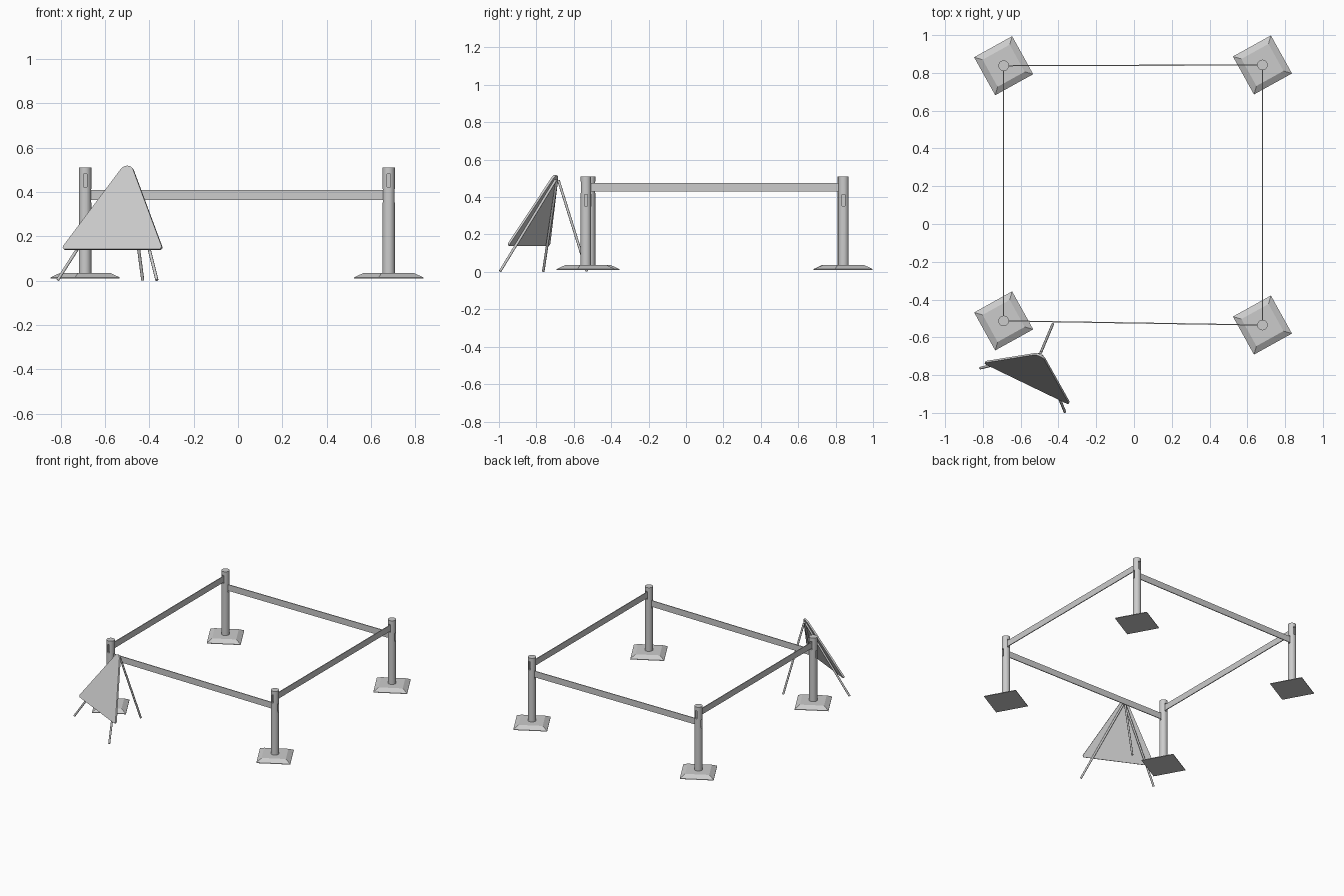
import bpy, bmesh, math
from mathutils import Vector, Matrix, geometry

if "Cube" in bpy.data.objects:
    bpy.data.objects.remove(bpy.data.objects["Cube"])


def add_object(name, bm):
    bmesh.ops.recalc_face_normals(bm, faces=bm.faces[:])
    me = bpy.data.meshes.new(name)
    bm.to_mesh(me)
    bm.free()
    ob = bpy.data.objects.new(name, me)
    bpy.context.collection.objects.link(ob)
    return ob


def smooth(ob):
    bpy.ops.object.select_all(action='DESELECT')
    bpy.context.view_layer.objects.active = ob
    ob.select_set(True)
    bpy.ops.object.shade_smooth_by_angle(angle=math.radians(35))


def add_box(bm, centre, size):
    bmesh.ops.create_cube(bm, size=1, matrix=Matrix.Translation(centre)
                          @ Matrix.Diagonal((*size, 1)))


def rod(name, a, b, radius, sides):
    a, b = Vector(a), Vector(b)
    d = b - a
    bm = bmesh.new()
    mat = Matrix.Translation((a + b) / 2) @ d.to_track_quat('Z', 'Y').to_matrix().to_4x4()
    bmesh.ops.create_cone(bm, cap_ends=True, segments=sides, radius1=radius,
                          radius2=radius, depth=d.length, matrix=mat)
    return add_object(name, bm)


# Weighted foot: square slab with a thin rim and sloping sides
def foot(name, x, y):
    bm = bmesh.new()
    rings = []
    for half, z in ((0.115, 0.011), (0.115, 0.015), (0.082, 0.036)):
        rings.append([bm.verts.new((sx * half, sy * half, z))
                      for sx, sy in ((-1, -1), (1, -1), (1, 1), (-1, 1))])
    for lo, hi in zip(rings, rings[1:]):
        for i in range(4):
            j = (i + 1) % 4
            bm.faces.new((lo[i], lo[j], hi[j], hi[i]))
    bm.faces.new(rings[0])
    bm.faces.new(rings[-1])
    ob = add_object(name, bm)
    ob.location = (x, y, 0)
    ob.rotation_euler.z = math.radians(29)


# Post with a belt slot on each side, at two heights
def post(name, x, y):
    ob = rod(name, (x, y, 0.03), (x, y, 0.51), 0.028, 20)
    smooth(ob)
    bm = bmesh.new()
    for s in (-1, 1):
        add_box(bm, (x + s * 0.026, y, 0.383), (0.02, 0.016, 0.06))
        add_box(bm, (x, y + s * 0.026, 0.452), (0.016, 0.02, 0.06))
    cutter = add_object(name + "_slot_cutter", bm)
    cutter.hide_render = True
    cutter.hide_viewport = True
    cutter.display_type = 'WIRE'
    mod = ob.modifiers.new("slots", 'BOOLEAN')
    mod.operation = 'DIFFERENCE'
    mod.solver = 'EXACT'
    mod.object = cutter


# Belt: thin strip between two posts
def belt(name, a, b, z):
    a, b = Vector((*a, z)), Vector((*b, z))
    d = b - a
    bm = bmesh.new()
    add_box(bm, (0, 0, 0), (d.length, 0.006, 0.046))
    ob = add_object(name, bm)
    ob.location = (a + b) / 2
    ob.rotation_euler.z = math.atan2(d.y, d.x)


corners = {"front_left": (-0.69, -0.513), "front_right": (0.68, -0.535),
           "back_right": (0.68, 0.842), "back_left": (-0.69, 0.838)}
for key, (x, y) in corners.items():
    foot(key + "_foot", x, y)
    post(key + "_post", x, y)

belt("front_belt", corners["front_left"], corners["front_right"], 0.387)
belt("back_belt", corners["back_left"], corners["back_right"], 0.387)
belt("left_belt", corners["front_left"], corners["back_left"], 0.453)
belt("right_belt", corners["front_right"], corners["back_right"], 0.453)

# Warning sign: leaning triangle, rounded at the corners
half, height, r_top, r_low = 0.247, 0.411, 0.036, 0.012
pts = []
for cx, cy, r in ((0, height - r_top, r_top), (half - r_low, r_low, r_low),
                  (r_low - half, r_low, r_low)):
    for i in range(32):
        t = math.tau * i / 32
        pts.append((cx + r * math.cos(t), cy + r * math.sin(t)))
outline = [pts[i] for i in geometry.convex_hull_2d([Vector(p) for p in pts])]
bm = bmesh.new()
face = bm.faces.new([bm.verts.new((x, y, -0.006)) for x, y in outline])
ext = bmesh.ops.extrude_face_region(bm, geom=[face])
bmesh.ops.translate(bm, vec=(0, 0, 0.012),
                    verts=[v for v in ext["geom"] if isinstance(v, bmesh.types.BMVert)])
sign = add_object("sign_panel", bm)
u = Vector((0.445, -0.215, 0)).normalized()
w = Vector((0.071, 0.147, 0.375)).normalized()
n = u.cross(w).normalized()
w = n.cross(u)
rot = Matrix((u, w, n)).transposed().to_4x4()
sign.matrix_world = Matrix.Translation((-0.568, -0.843, 0.14)) @ rot
smooth(sign)

# Tripod legs of the sign
for name, top, tip in (
        ("sign_left_leg", (-0.503, -0.69, 0.49), (-0.814, -0.763, 0.003)),
        ("sign_right_leg", (-0.488, -0.697, 0.49), (-0.366, -0.994, 0.003)),
        ("sign_back_leg", (-0.494, -0.682, 0.49), (-0.43, -0.53, 0.003))):
    smooth(rod(name, top, tip, 0.007, 12))
